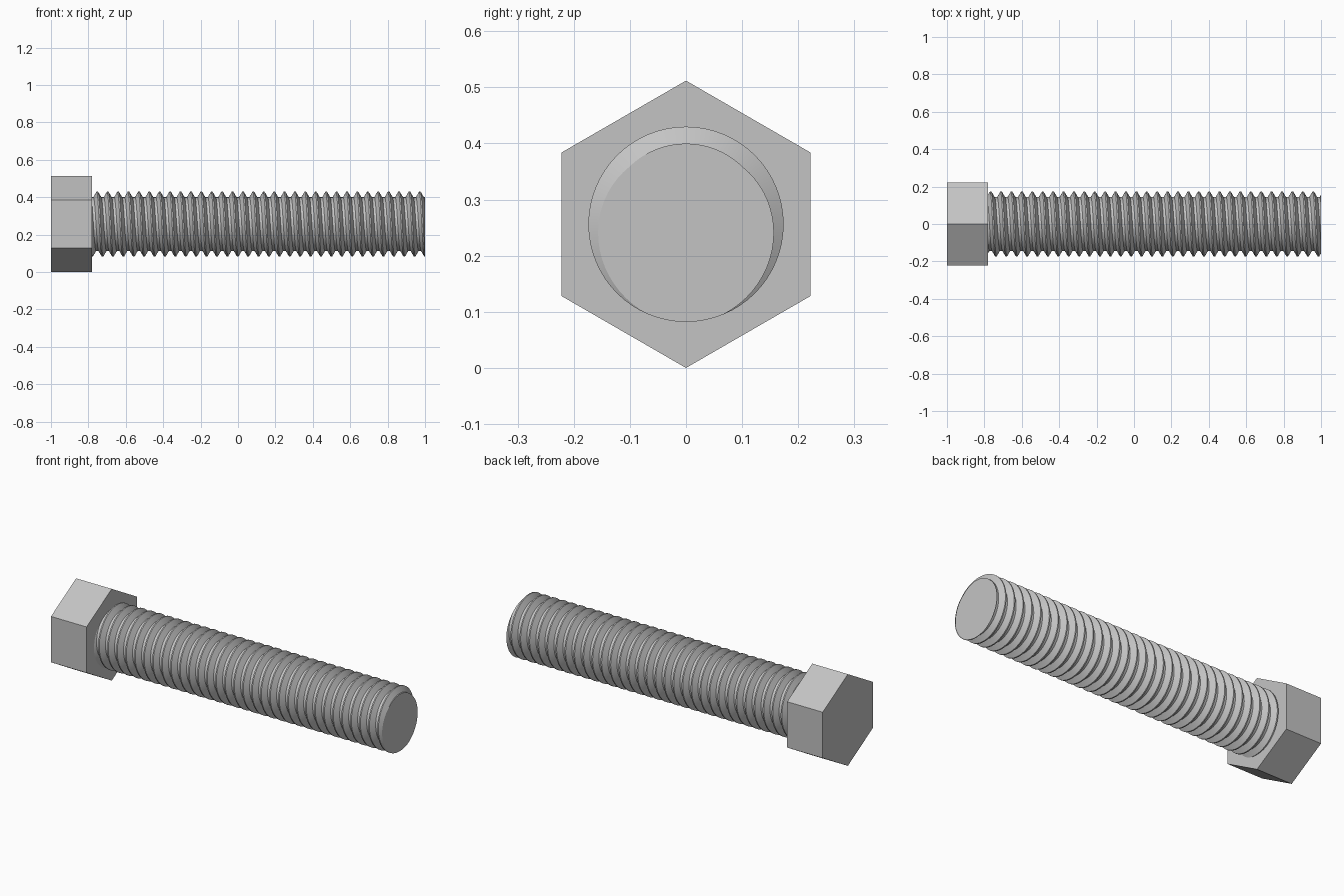
import bpy, bmesh, math

cube = bpy.data.objects.get("Cube")
if cube:
    bpy.data.objects.remove(cube, do_unlink=True)

AXIS_Z = 0.256             # height of the bolt's axis
HEAD_R = 0.256             # hexagon corner radius
HEAD_X0, HEAD_X1 = -1.0, -0.78
CREST_R = 0.174
PITCH = 1.78 / 32
ROOT_R = CREST_R - 0.5413 * PITCH
SEG = 64                   # segments per turn
TURNS = 35

steel = bpy.data.materials.new("grey steel")
steel.use_nodes = True
COLOUR = (0.55, 0.55, 0.55, 1)
steel.diffuse_color = COLOUR
steel.node_tree.nodes["Principled BSDF"].inputs["Base Color"].default_value = COLOUR


def add_object(name, bm):
    bmesh.ops.recalc_face_normals(bm, faces=bm.faces[:])
    mesh = bpy.data.meshes.new(name)
    bm.to_mesh(mesh)
    bm.free()
    mesh.materials.append(steel)
    obj = bpy.data.objects.new(name, mesh)
    bpy.context.collection.objects.link(obj)
    return obj


# Hexagonal head, corners up and down
bm = bmesh.new()
rings = []
for x in (HEAD_X0, HEAD_X1):
    rings.append([bm.verts.new((x, HEAD_R * math.sin(i * math.pi / 3),
                                AXIS_Z + HEAD_R * math.cos(i * math.pi / 3)))
                  for i in range(6)])
for ring in rings:
    bm.faces.new(ring)
for i in range(6):
    j = (i + 1) % 6
    bm.faces.new((rings[0][i], rings[0][j], rings[1][j], rings[1][i]))
add_object("hex_head", bm)

# Threaded shank: a trapezoid tooth swept along a right-handed helix
TOOTH = [(-1 / 16, CREST_R), (1 / 16, CREST_R), (3 / 8, ROOT_R), (5 / 8, ROOT_R)]
bm = bmesh.new()
rows = []
for i in range(TURNS * SEG + 1):
    a = 2 * math.pi * i / SEG
    start = 1.0 + PITCH * (i / SEG - TURNS + 1)
    rows.append([bm.verts.new((start + PITCH * t, r * math.sin(a), AXIS_Z - r * math.cos(a)))
                 for t, r in TOOTH])
for i in range(TURNS * SEG):
    a, b = rows[i], rows[i + 1]
    for k in range(3):
        bm.faces.new((a[k], a[k + 1], b[k + 1], b[k]))
    if i + SEG < TURNS * SEG:      # join each turn to the next
        bm.faces.new((a[3], rows[i + SEG][0], rows[i + SEG + 1][0], b[3]))

# Trim both ends flat and cap them; the inner end sits inside the head
for x, side in ((HEAD_X1 - 0.01, -1), (1.0, 1)):
    cut = bmesh.ops.bisect_plane(bm, geom=bm.verts[:] + bm.edges[:] + bm.faces[:], dist=1e-6,
                                 plane_co=(x, 0, 0), plane_no=(side, 0, 0), clear_outer=True)
    rim = [e for e in cut["geom_cut"] if isinstance(e, bmesh.types.BMEdge)]
    bmesh.ops.edgeloop_fill(bm, edges=rim)
shank = add_object("threaded_shank", bm)

bpy.ops.object.select_all(action='DESELECT')
shank.select_set(True)
bpy.context.view_layer.objects.active = shank
bpy.ops.object.shade_smooth_by_angle(angle=math.radians(30))
